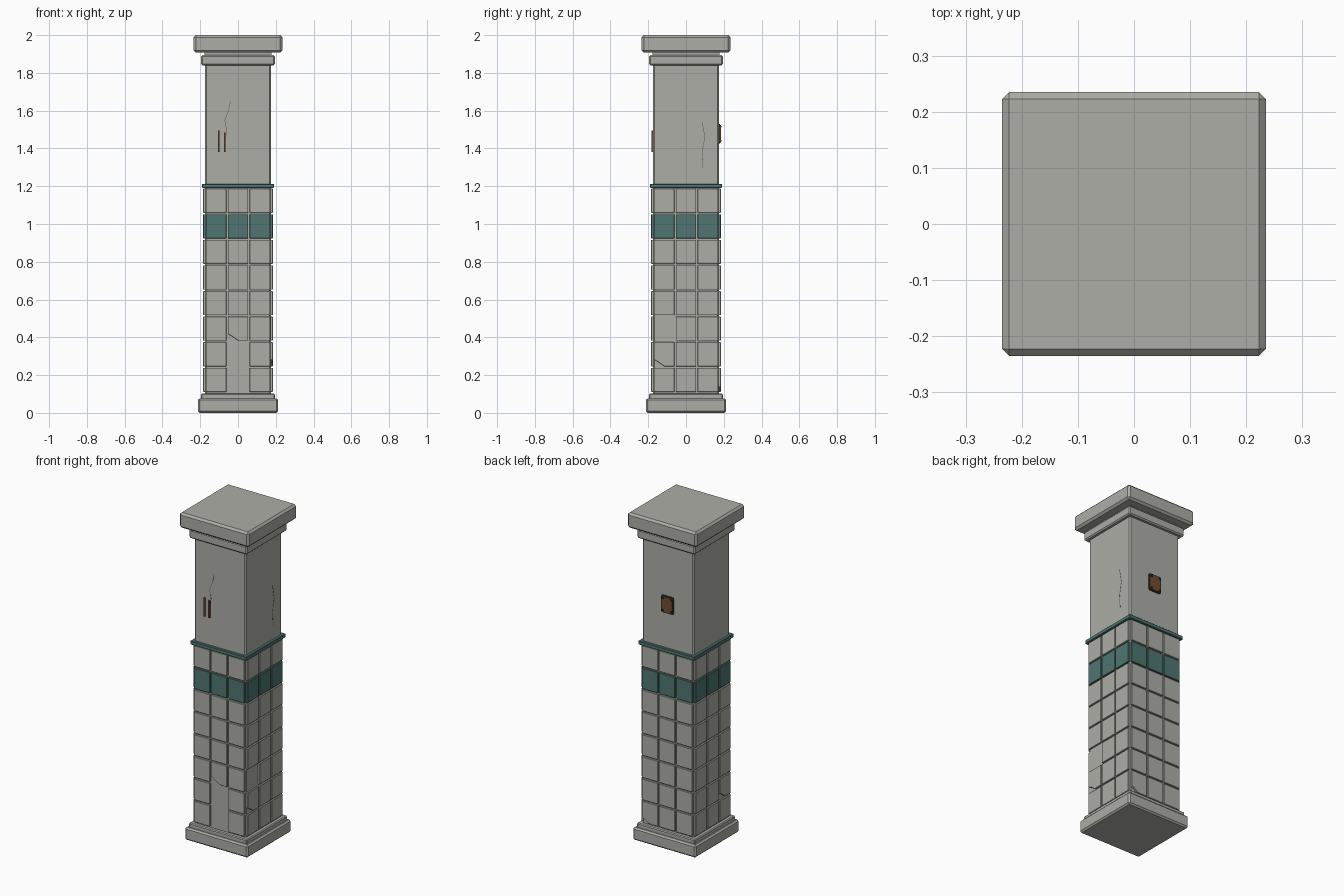
import bpy
import bmesh
from math import pi
from mathutils import Matrix

cube = bpy.data.objects.get("Cube")
if cube:
    bpy.data.objects.remove(cube, do_unlink=True)


def material(name, rgb):
    m = bpy.data.materials.new(name)
    m.use_nodes = True
    m.diffuse_color = (*rgb, 1)
    m.node_tree.nodes["Principled BSDF"].inputs["Base Color"].default_value = (*rgb, 1)
    return m


STONE = material("grey stone", (0.42, 0.42, 0.39))
TEAL = material("teal glaze", (0.08, 0.18, 0.17))
RUST = material("rusty metal", (0.17, 0.075, 0.03))
DARK = material("dark iron", (0.04, 0.032, 0.026))
CRACK = material("crack grey", (0.12, 0.12, 0.11))

CORE = 0.174      # half width of the shaft
TILE_OUT = 0.184  # distance of the tile faces from the axis


def finish(name, bm, mat, bevel=0):
    bmesh.ops.recalc_face_normals(bm, faces=bm.faces)
    mesh = bpy.data.meshes.new(name)
    bm.to_mesh(mesh)
    bm.free()
    mesh.materials.append(mat)
    ob = bpy.data.objects.new(name, mesh)
    bpy.context.collection.objects.link(ob)
    if bevel:
        mod = ob.modifiers.new("Bevel", "BEVEL")
        mod.width = bevel
        mod.segments = 1
    return ob


def block(name, half, z0, z1, mat=STONE, bevel=0.0):
    """Square slab centred on the axis."""
    bm = bmesh.new()
    bmesh.ops.create_cube(bm, size=1, matrix=Matrix.Translation((0, 0, (z0 + z1) / 2))
                          @ Matrix.Diagonal((2 * half, 2 * half, z1 - z0, 1)))
    return finish(name, bm, mat, bevel)


def plate(bm, outline, side, inner, outer):
    """Extrude an outline (across, z) outward on one of the four sides."""
    turn = Matrix.Rotation(side * pi / 2, 4, "Z")
    back = [bm.verts.new(turn @ Matrix.Translation((u, -inner, z)).translation) for u, z in outline]
    face = bm.faces.new(back)
    new = bmesh.ops.extrude_face_region(bm, geom=[face])["geom"]
    verts = [g for g in new if isinstance(g, bmesh.types.BMVert)]
    out = turn.to_3x3() @ Matrix.Translation((0, inner - outer, 0)).translation
    bmesh.ops.translate(bm, verts=verts, vec=out)


def rect(u0, u1, z0, z1):
    return [(u0, z0), (u1, z0), (u1, z1), (u0, z1)]


# Base, shaft and capital
block("base_slab", 0.212, 0, 0.077, bevel=0.009)
block("base_step", 0.196, 0.07, 0.102, bevel=0.005)
block("shaft", CORE, 0.09, 1.86, bevel=0.008)
block("teal_trim", 0.19, 1.19, 1.213, TEAL, 0.003)
block("capital_lower", 0.195, 1.84, 1.894, bevel=0.007)
block("capital_neck", 0.178, 1.88, 1.92)
block("capital_top", 0.235, 1.907, 2.0, bevel=0.012)

# Wall tiles: keys are (side, row, column)
FRONT, LEFT, BACK, RIGHT = range(4)
ROWS, COLS, TEAL_ROW = 8, 3, 6
BOTTOM, ROW_H, GAP = 0.107, 0.1355, 0.004
COL_W = 2 * CORE / COLS
missing = {(FRONT, 0, 1), (FRONT, 1, 1), (LEFT, 2, 0)}
chipped = {(FRONT, 2, 1): 0.055, (LEFT, 1, 0): 0.055,
           (BACK, 0, 0): 0.045, (RIGHT, 1, 2): 0.055}

stone_bm, teal_bm = bmesh.new(), bmesh.new()
for side in range(4):
    for row in range(ROWS):
        for col in range(COLS):
            key = (side, row, col)
            if key in missing:
                continue
            u0 = -CORE + col * COL_W + GAP
            u1 = u0 + COL_W - 2 * GAP
            z0 = BOTTOM + row * ROW_H + GAP
            z1 = z0 + ROW_H - 2 * GAP
            outline = rect(u0, u1, z0, z1)
            if key in chipped:
                c = chipped[key]
                outline[:1] = [(u0, z0 + c * 0.65), (u0 + c * 0.45, z0 + c * 0.4), (u0 + c, z0)]
            plate(teal_bm if row == TEAL_ROW else stone_bm, outline, side, CORE - 0.004, TILE_OUT)
finish("stone_tiles", stone_bm, STONE, 0.0015)
finish("teal_tiles", teal_bm, TEAL, 0.0015)

# Exposed rusty bars on the front
bm = bmesh.new()
for u, z0, z1 in ((-0.102, 1.38, 1.495), (-0.07, 1.38, 1.485)):
    plate(bm, rect(u - 0.005, u + 0.005, z0, z1), FRONT, CORE - 0.005, 0.182)
finish("rusty_bars", bm, RUST)

# Access plate on the back, with an iron frame and corner bolts
MID = 1.478


def cut_corners(w, h, c):
    return [(-w + c, MID - h), (w - c, MID - h), (w, MID - h + c), (w, MID + h - c),
            (w - c, MID + h), (-w + c, MID + h), (-w, MID + h - c), (-w, MID - h + c)]


bm = bmesh.new()
plate(bm, cut_corners(0.042, 0.052, 0.006), BACK, CORE - 0.004, 0.181)
finish("plate_frame", bm, DARK)
bm = bmesh.new()
plate(bm, cut_corners(0.036, 0.046, 0.005), BACK, 0.178, 0.184)
finish("rusty_plate", bm, RUST)
bm = bmesh.new()
for su in (-1, 1):
    for sz in (-1, 1):
        u, z = su * 0.028, MID + sz * 0.037
        plate(bm, rect(u - 0.005, u + 0.005, z - 0.005, z + 0.005), BACK, 0.182, 0.189)
finish("plate_bolts", bm, DARK)


# Hairline cracks in the plaster
def crack(name, side, path, width=0.003):
    bm = bmesh.new()
    for (ua, za), (ub, zb) in zip(path, path[1:]):
        plate(bm, [(ua - width / 2, za), (ua + width / 2, za), (ub + width / 2, zb),
                   (ub - width / 2, zb)], side, CORE - 0.002, CORE + 0.0006)
    finish(name, bm, CRACK)


crack("front_crack", FRONT, [(-0.04, 1.65), (-0.05, 1.6), (-0.07, 1.55), (-0.06, 1.5), (-0.065, 1.45)])
crack("left_crack", LEFT, [(0.085, 1.54), (0.1, 1.46), (0.085, 1.38), (0.09, 1.3)])
